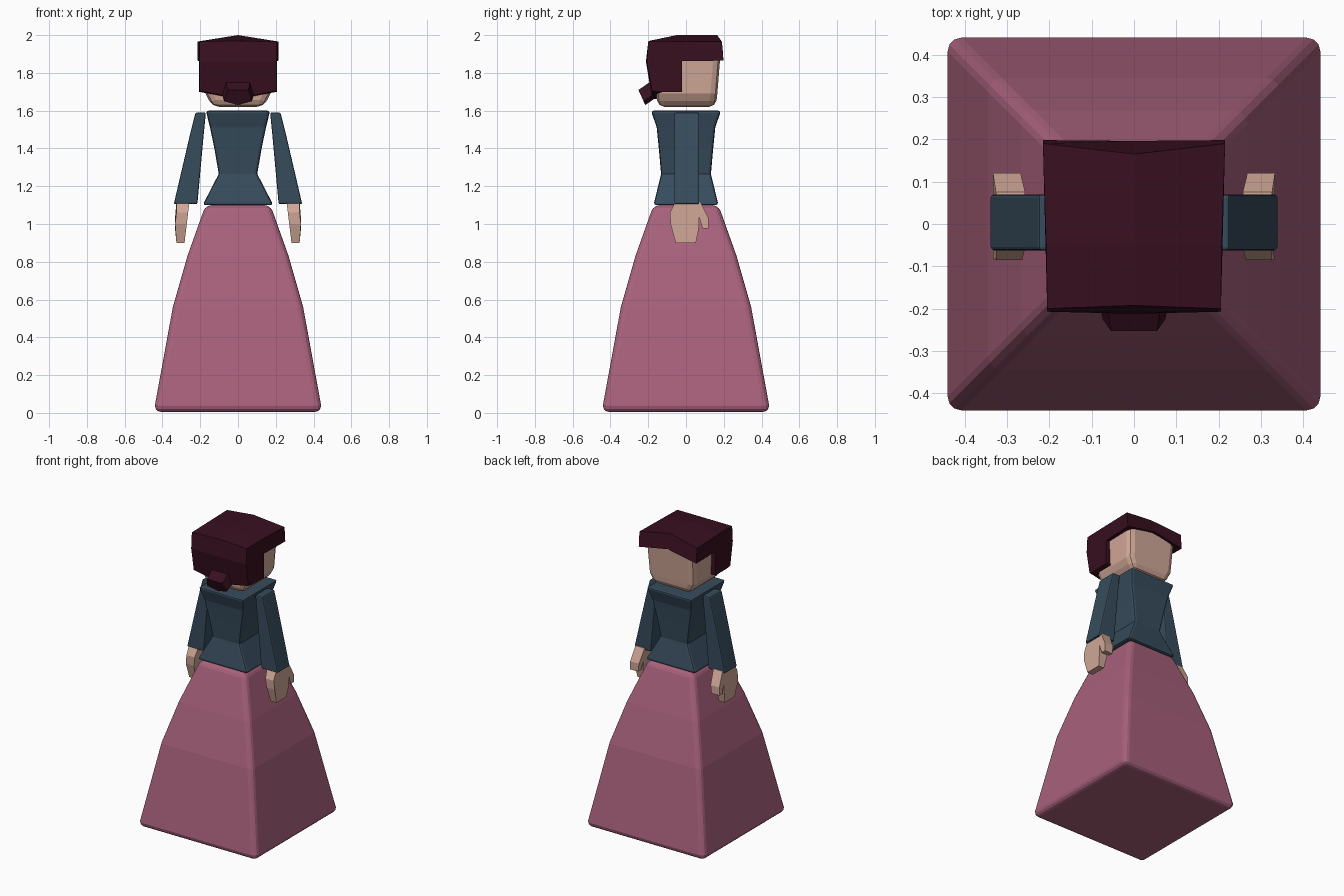
import bpy, bmesh

if "Cube" in bpy.data.objects:
    bpy.data.objects.remove(bpy.data.objects["Cube"])


def material(name, rgb):
    m = bpy.data.materials.new(name)
    m.diffuse_color = (*rgb, 1)
    m.use_nodes = True
    m.node_tree.nodes["Principled BSDF"].inputs["Base Color"].default_value = m.diffuse_color
    return m


PINK = material("skirt_pink", (0.39, 0.12, 0.20))
BLUE = material("jacket_blue", (0.038, 0.072, 0.108))
SKIN = material("skin", (0.63, 0.39, 0.31))
HAIR = material("hair_dark", (0.04, 0.005, 0.014))


def loft(name, rings, mat, bevel=0.0, segments=2, mirror=False, angle=0.87):
    """Skin a stack of equal-length point rings into a closed solid."""
    bm = bmesh.new()
    rows = [[bm.verts.new(p) for p in r] for r in rings]
    n = len(rows[0])
    for a, b in zip(rows, rows[1:]):
        for i in range(n):
            j = (i + 1) % n
            bm.faces.new((a[i], a[j], b[j], b[i]))
    bm.faces.new(rows[0][::-1])
    bm.faces.new(rows[-1])
    bmesh.ops.recalc_face_normals(bm, faces=bm.faces)
    me = bpy.data.meshes.new(name)
    bm.to_mesh(me)
    bm.free()
    me.materials.append(mat)
    ob = bpy.data.objects.new(name, me)
    bpy.context.collection.objects.link(ob)
    if bevel:
        b = ob.modifiers.new("bevel", "BEVEL")
        b.width, b.segments = bevel, segments
        b.limit_method, b.angle_limit = "ANGLE", angle
    if mirror:
        ob.modifiers.new("mirror", "MIRROR")
    return ob


def rect(z, x0, x1, y0, y1):
    return [(x0, y0, z), (x1, y0, z), (x1, y1, z), (x0, y1, z)]


# Skirt: flared square bell
loft("skirt", [rect(z, -r, r, -r, r) for z, r in
     ((0.005, 0.44), (0.04, 0.44), (0.56, 0.345), (0.83, 0.268), (1.10, 0.172))],
     PINK, 0.032, 3)

# Jacket body with narrow waist and peplum
loft("jacket", [rect(z, -x, x, -y, y) for z, x, y in
     ((1.10, 0.187, 0.172), (1.265, 0.102, 0.132), (1.40, 0.125, 0.144),
      (1.51, 0.148, 0.155), (1.60, 0.17, 0.185))],
     BLUE, 0.014, 2)

# Sleeves
loft("sleeves", [rect(z, x0, x1, -0.062, 0.07) for z, x0, x1 in
     ((1.105, 0.215, 0.34), (1.47, 0.182, 0.255), (1.59, 0.17, 0.225))],
     BLUE, 0.008, 2, mirror=True)

# Hands: mitten outline with thumb, thinner toward the fingertips
outline = [(-0.055, 1.12), (-0.085, 1.06), (-0.082, 1.0), (-0.055, 0.90),
           (0.052, 0.90), (0.067, 0.97), (0.07, 1.035), (0.088, 0.975),
           (0.12, 0.975), (0.12, 1.03), (0.075, 1.12)]
inner = [(0.258 + 0.12 * (1.11 - z), y, z) for y, z in outline]
outer = [(0.333 if 0.92 < z < 1.05 else 0.326, y, z) for y, z in outline]
loft("hands", [inner, outer], SKIN, mirror=True)

# Head
loft("head", [rect(z, -x, x, y0, y1) for z, x, y0, y1 in
     ((1.62, 0.135, -0.15, 0.158), (1.69, 0.172, -0.158, 0.166),
      (1.93, 0.182, -0.158, 0.185))],
     SKIN, 0.036, 2)

# Hair: side profile swept across with a raised centre line
side = [(-0.20, 1.965), (-0.05, 1.967), (0.19, 1.965), (0.198, 1.865),
        (-0.02, 1.862), (-0.02, 1.70), (-0.15, 1.70), (-0.18, 1.705), (-0.207, 1.86)]
mid = [(-0.192, 1.97), (-0.05, 2.0), (0.165, 2.0), (0.196, 1.905),
       (-0.02, 1.89), (-0.02, 1.69), (-0.15, 1.66), (-0.18, 1.665), (-0.212, 1.86)]
wide = [0.205, 0.207, 0.215, 0.215, 0.207, 0.207, 0.205, 0.205, 0.205]
loft("hair", [[(s * w, y, z) for w, (y, z) in zip(wide, prof)]
              for s, prof in ((-1, side), (0, mid), (1, side))], HAIR)

# Bun: tapered five-sided stub at the nape
pent = [(-0.065, 1), (0.065, 1), (0.088, -0.5), (0, -1), (-0.088, -0.5)]
loft("hair_bun", [[(x * k, cy - 0.018 * t, cz + 0.04 * t) for x, t in pent]
                  for k, cy, cz in ((1.0, -0.16, 1.72), (0.84, -0.234, 1.67))], HAIR)
